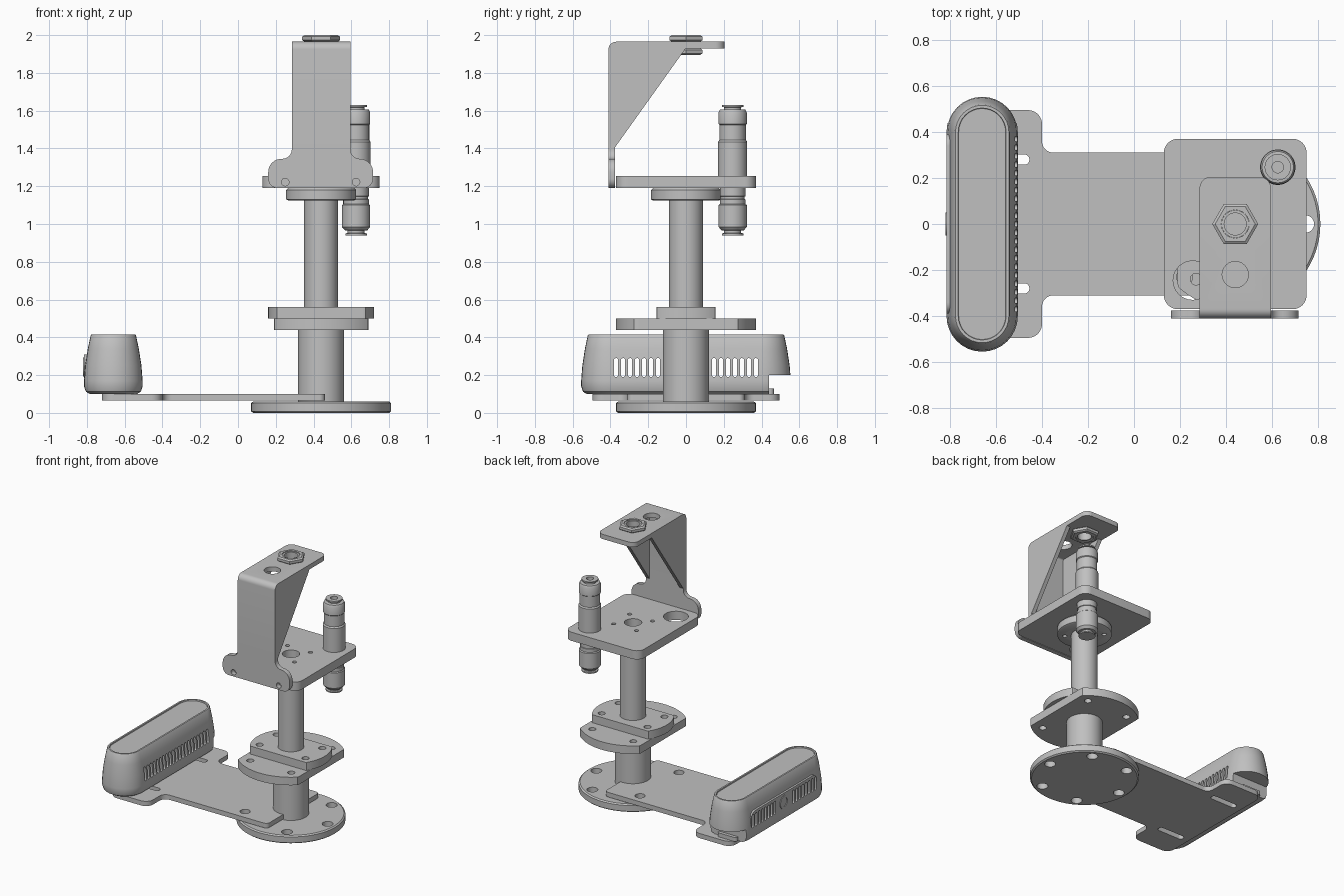
import bpy, bmesh
from math import sin, cos, tan, pi, radians
from mathutils import Vector

cube = bpy.data.objects.get("Cube")
if cube:
    bpy.data.objects.remove(cube, do_unlink=True)

grey = bpy.data.materials.new("machined grey")
grey.use_nodes = True
grey.diffuse_color = (0.53, 0.53, 0.53, 1)
grey.node_tree.nodes["Principled BSDF"].inputs["Base Color"].default_value = grey.diffuse_color
parts = []
CX = 0.44   # column axis


def circle(cx, cy, r, n=32):
    return [(cx + r * cos(2 * pi * i / n), cy + r * sin(2 * pi * i / n)) for i in range(n)]


def rounded(corners, steps=8):
    """Outline from (u, v, radius) corners."""
    out = []
    for i, (u, v, r) in enumerate(corners):
        p = Vector((u, v))
        if r == 0:
            out.append(p)
            continue
        a = (Vector(corners[i - 1][:2]) - p).normalized()
        b = (Vector(corners[(i + 1) % len(corners)][:2]) - p).normalized()
        half = a.angle(b) / 2
        c = p + (a + b).normalized() * (r / sin(half))
        s = (p + a * (r / tan(half)) - c).normalized()
        e = (p + b * (r / tan(half)) - c).normalized()
        out += [c + s.slerp(e, k / steps) * r for k in range(steps + 1)]
    return out


def rect(u0, u1, v0, v1, r):
    return rounded([(u0, v0, r), (u1, v0, r), (u1, v1, r), (u0, v1, r)])


def clipped_disc(r, half_x, half_y):
    return [(CX + max(-half_x, min(half_x, x)), max(-half_y, min(half_y, y)))
            for x, y in circle(0, 0, r, 120)]


def loft(bm, rings):
    rows = [[bm.verts.new(p) for p in ring] for ring in rings]
    n = len(rows[0])
    for lo, hi in zip(rows, rows[1:]):
        for i in range(n):
            bm.faces.new((lo[i], lo[(i + 1) % n], hi[(i + 1) % n], hi[i]))
    bm.faces.new(rows[0][::-1])
    bm.faces.new(rows[-1])


def add_prism(bm, outline, lo, hi, axis="z"):
    place = {"z": lambda u, v, w: (u, v, w),
             "y": lambda u, v, w: (u, w, v),
             "x": lambda u, v, w: (w, u, v)}[axis]
    loft(bm, [[place(u, v, w) for u, v in outline] for w in (lo, hi)])


def finish(name, bm):
    bmesh.ops.recalc_face_normals(bm, faces=bm.faces)
    mesh = bpy.data.meshes.new(name)
    bm.to_mesh(mesh)
    bm.free()
    obj = bpy.data.objects.new(name, mesh)
    bpy.context.collection.objects.link(obj)
    return obj


def make(name, bm, cuts=()):
    """Finish a part, subtracting prism-shaped cuts."""
    obj = finish(name, bm)
    if cuts:
        cb = bmesh.new()
        for cut in cuts:
            add_prism(cb, *cut)
        cutter = finish("cutter", cb)
        mod = obj.modifiers.new("holes", "BOOLEAN")
        mod.operation, mod.solver, mod.object = "DIFFERENCE", "EXACT", cutter
        bpy.context.view_layer.update()
        result = obj.evaluated_get(bpy.context.evaluated_depsgraph_get())
        mesh = bpy.data.meshes.new_from_object(result)
        obj.modifiers.clear()
        obj.data = mesh
        bpy.data.objects.remove(cutter, do_unlink=True)
    obj.data.materials.clear()
    obj.data.materials.append(grey)
    parts.append(obj)


def prism(name, outline, lo, hi, axis="z", cuts=()):
    bm = bmesh.new()
    add_prism(bm, outline, lo, hi, axis)
    make(name, bm, cuts)


def lathe(name, cx, cy, profile, n=48, cuts=()):
    bm = bmesh.new()
    loft(bm, [[(x, y, z) for x, y in circle(cx, cy, r, n)] for r, z in profile])
    make(name, bm, cuts)


def drill(points, r, lo, hi, axis="z"):
    return [(circle(u, v, r, 24), lo, hi, axis) for u, v in points]


def four(dx, dy):
    return [(CX + sx * dx, sy * dy) for sx in (-1, 1) for sy in (-1, 1)]


# Base, column and paired flanges
lathe("base_disc", CX, 0, [(0.36, 0), (0.37, 0.008), (0.37, 0.052), (0.36, 0.06)], 96,
      drill(circle(CX, 0, 0.305, 6), 0.038, -0.1, 0.2))
prism("lower_post", circle(CX, 0, 0.122, 48), 0.05, 0.45)
prism("lower_flange", clipped_disc(0.37, 0.25, 0.37), 0.44, 0.5, cuts=drill(four(0.17, 0.24), 0.025, 0.3, 0.7))
prism("upper_flange", clipped_disc(0.28, 0.28, 0.155), 0.5, 0.56, cuts=drill(four(0.19, 0.1), 0.025, 0.48, 0.7))
bore = drill([(CX, 0)], 0.06, 1.0, 1.4)
prism("upper_post", circle(CX, 0, 0.09, 48), 0.55, 1.19, cuts=bore)
lathe("head_flange", CX, 0, [(0.175, 1.125), (0.185, 1.13), (0.185, 1.18), (0.175, 1.19)], 64,
      bore + drill(four(0.095, 0.095), 0.015, 1.0, 1.4))

# Square table on top of the column
prism("table_plate", rect(0.13, 0.75, -0.37, 0.37, 0.06), 1.19, 1.255,
      cuts=bore + drill(four(0.095, 0.095), 0.015, 1.0, 1.4)
      + drill([(0.255, -0.245)], 0.085, 1.0, 1.4))

# Bent sheet bracket: foot, folded sheet, rounded tip and two side gussets
L, R = 0.285, 0.595
screws = drill([(0.25, 1.222), (0.625, 1.222)], 0.02, -0.5, -0.3, "y")
prism("bracket_foot", rounded([(0.16, 1.19, 0.05), (0.715, 1.19, 0.05), (0.715, 1.345, 0.07),
                               (R, 1.345, 0.05), (R, 1.42, 0), (L, 1.42, 0),
                               (L, 1.345, 0.05), (0.16, 1.345, 0.07)]), -0.41, -0.375, "y", screws)
prism("bracket_sheet", rounded([(-0.41, 1.42, 0), (-0.375, 1.42, 0), (-0.375, 1.93, 0.01),
                                (0.1, 1.93, 0), (0.1, 1.965, 0), (-0.41, 1.965, 0.04)]), L, R, "x",
      drill([(CX, -0.22)], 0.057, 1.8, 2.1) + drill([(CX, 0)], 0.05, 1.8, 2.1))
prism("bracket_tip", rounded([(L, 0.1, 0), (R, 0.1, 0), (R, 0.205, 0.05), (L, 0.205, 0.05)]), 1.93, 1.965)
for name, x in (("left_gusset", R - 0.03), ("right_gusset", L)):
    prism(name, [(-0.38, 1.40), (0.0, 1.932), (-0.38, 1.932)], x, x + 0.03, "x")
for name, z in (("upper_nut", 1.965), ("lower_nut", 1.895)):
    lathe(name, CX, 0, [(0.087, z), (0.1, z + 0.008), (0.1, z + 0.027), (0.087, z + 0.035)], 6,
          drill([(CX, 0)], 0.061, 1.8, 2.1))
prism("threaded_sleeve", circle(CX, 0, 0.06), 1.9, 1.995, cuts=drill([(CX, 0)], 0.048, 1.8, 2.1))

# Slim cylindrical probe through the table
lathe("probe", 0.625, 0.247, [
    (0.057, 0.94), (0.057, 0.95), (0.045, 0.952), (0.045, 0.965), (0.06, 0.967), (0.075, 0.985),
    (0.075, 1.1), (0.068, 1.105), (0.068, 1.13), (0.064, 1.132), (0.064, 1.145), (0.068, 1.147),
    (0.068, 1.19), (0.077, 1.2), (0.077, 1.435), (0.07, 1.445), (0.07, 1.525), (0.075, 1.53),
    (0.075, 1.59), (0.068, 1.605), (0.045, 1.607), (0.045, 1.618), (0.057, 1.62), (0.057, 1.63)],
      cuts=drill([(0.625, 0.247)], 0.025, 1.6, 1.7))

# T-shaped arm carrying the camera
half = [(0.46, 0.31, 0.03), (-0.4, 0.31, 0.05), (-0.4, 0.495, 0.06), (-0.72, 0.495, 0.06)]
slots = [(rect(-0.67, -0.455, y - 0.022, y + 0.022, 0.021), 0, 0.2) for y in (-0.28, 0.28)]
prism("arm_plate", rounded(half + [(x, -y, r) for x, y, r in half[::-1]]), 0.065, 0.1,
      cuts=slots + drill([(0.22, 0.23), (0.22, -0.23)], 0.035, 0, 0.2))


# Camera housing: tapered capsule with a shallow recessed lid, vents and an end notch
def capsule(r, z):
    pts = []
    for i in range(34):
        a = pi * (i if i < 17 else i - 1) / 16
        pts.append((-0.66 + r * cos(a), (0.4 if i < 17 else -0.4) + r * sin(a), z))
    return pts


vents = []
for i in range(21):
    y = -0.37 + 0.037 * i
    through = abs(y) > 0.08
    vents.append((rect(y - 0.011, y + 0.011, 0.19, 0.29, 0.0105), -0.95 if through else -0.58, -0.4, "x"))
bm = bmesh.new()
loft(bm, [capsule(r, z) for r, z in (
    (0.125, 0.1), (0.145, 0.112), (0.155, 0.14), (0.155, 0.17), (0.149, 0.25), (0.135, 0.34),
    (0.12, 0.41), (0.116, 0.415), (0.104, 0.415), (0.102, 0.407))])
notch = (rect(-1, -0.3, 0.44, 0.7, 0.01), 0.05, 0.2)
make("camera_housing", bm, vents + [notch])

# Vented back panel with central lens, and the hinge foot in the notch
prism("back_panel", rect(-0.39, 0.39, 0.175, 0.31, 0.05), -0.815, -0.785, "x",
      [(o, -0.9, -0.7, a) for o, lo, hi, a in vents if lo < -0.9])
prism("lens_ring", circle(0, 0.243, 0.05), -0.82, -0.79, "x", drill([(0, 0.243)], 0.032, -0.9, -0.805, "x"))
prism("hinge_foot", rect(-0.74, -0.58, 0.4, 0.465, 0.02), 0.1, 0.13)

# Smooth the round surfaces, keep edges crisp
bpy.ops.object.select_all(action="DESELECT")
for obj in parts:
    obj.select_set(True)
bpy.context.view_layer.objects.active = parts[0]
bpy.ops.object.shade_smooth_by_angle(angle=radians(30))
